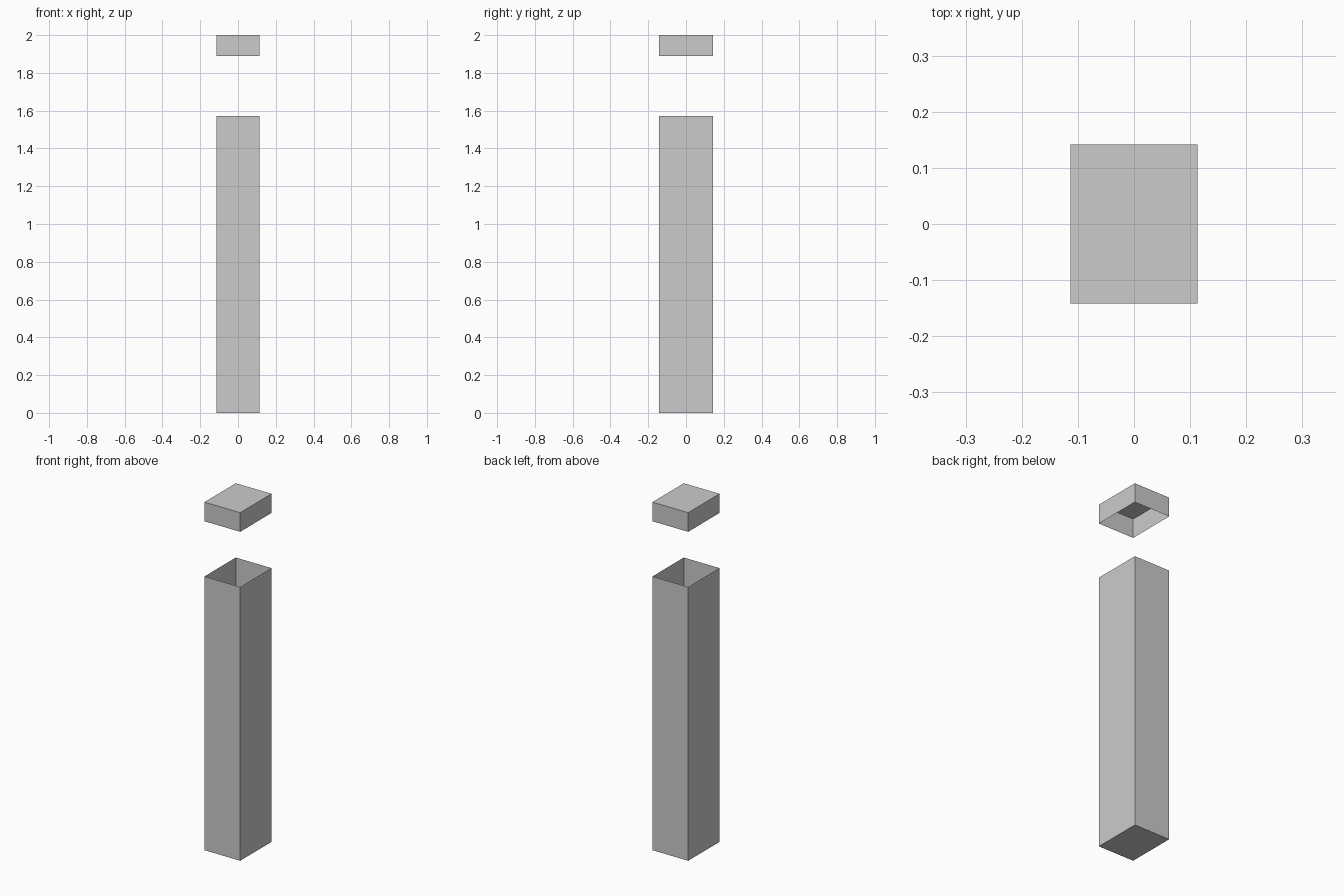
import bpy, bmesh
from mathutils import Matrix

if "Cube" in bpy.data.objects:
    bpy.data.objects.remove(bpy.data.objects["Cube"])

WIDTH, DEPTH = 0.227, 0.284


def open_box(name, z0, z1, open_side):
    """Thin-walled box with one end left open (+1 top, -1 bottom)."""
    bm = bmesh.new()
    bmesh.ops.create_cube(bm, size=1.0, matrix=Matrix.Translation((0, 0, (z0 + z1) / 2))
                          @ Matrix.Diagonal((WIDTH, DEPTH, z1 - z0, 1)))
    bm.normal_update()
    ends = [f for f in bm.faces if f.normal.z * open_side > 0.9]
    bmesh.ops.delete(bm, geom=ends, context='FACES_ONLY')
    mesh = bpy.data.meshes.new(name)
    bm.to_mesh(mesh)
    bm.free()
    obj = bpy.data.objects.new(name, mesh)
    bpy.context.collection.objects.link(obj)
    return obj


# Tall container, open at the top
open_box("box_body", 0.0, 1.573, 1)
# Floating lid, open at the bottom
open_box("box_lid", 1.89, 2.0, -1)
